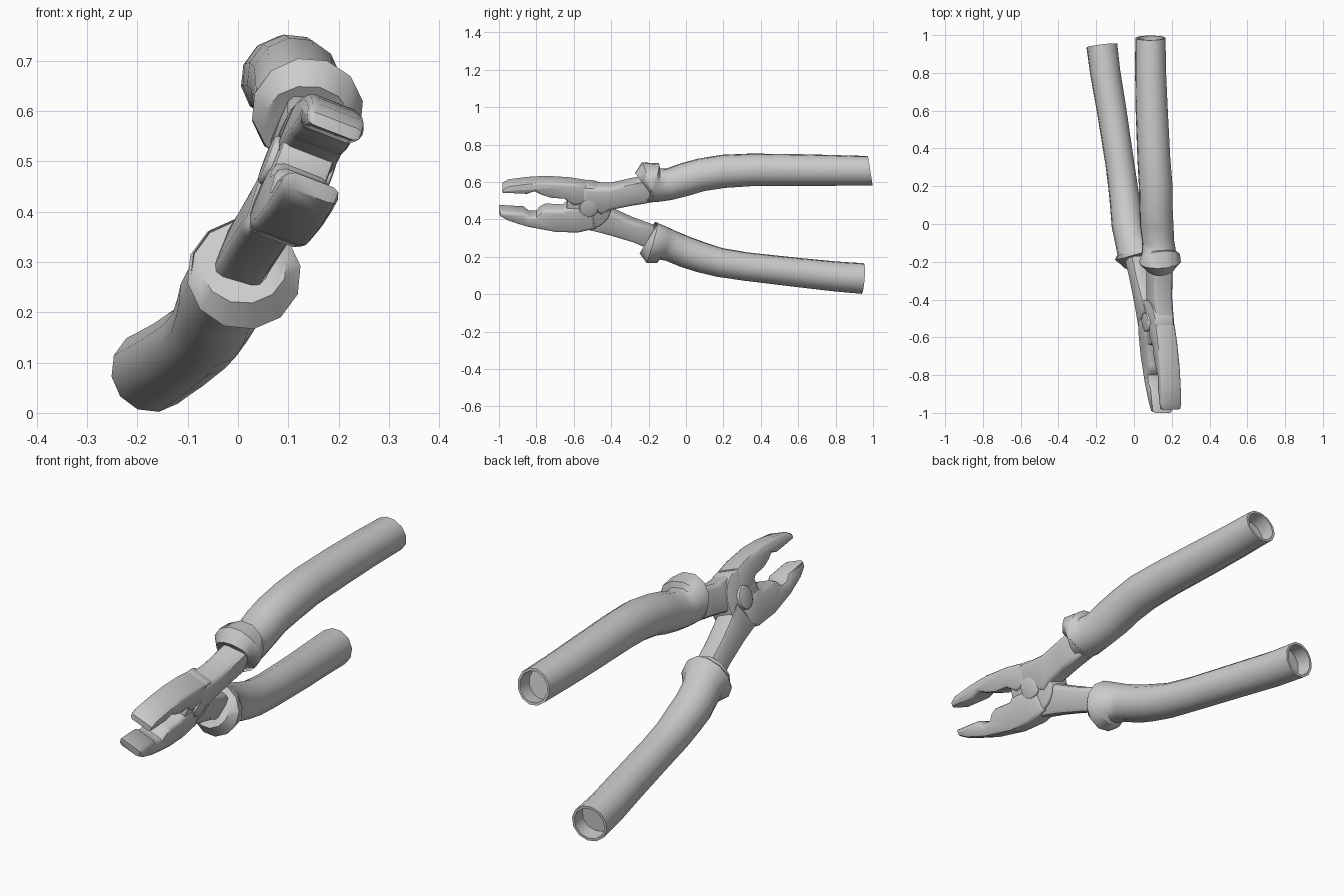
import bpy, bmesh, math
from mathutils import Vector

if "Cube" in bpy.data.objects:
    bpy.data.objects.remove(bpy.data.objects["Cube"])

# The tool lies in a tilted plane: U is "up" in that plane, N is across it
U = Vector((0.36, 0, 0.93))
N = Vector((0.93, 0, -0.36))
PIVOT_Y, PIVOT_Z = -0.52, 0.485


def midline(y):
    a = y - PIVOT_Y
    return Vector((0.11 - 0.105 * a, y, PIVOT_Z - 0.06 * a))


def finish(name, bm, angle):
    bmesh.ops.recalc_face_normals(bm, faces=bm.faces)
    me = bpy.data.meshes.new(name)
    bm.to_mesh(me)
    bm.free()
    ob = bpy.data.objects.new(name, me)
    bpy.context.collection.objects.link(ob)
    bpy.ops.object.select_all(action='DESELECT')
    ob.select_set(True)
    bpy.context.view_layer.objects.active = ob
    bpy.ops.object.shade_smooth_by_angle(angle=math.radians(angle))


def slab(name, profile, c0, c1, bevel=0.022):
    """Side profile of (y, z) points, thickened across the tool plane from c0 to c1."""
    bm = bmesh.new()
    rings = []
    for c in (c0, c1):
        ring = []
        for y, z in profile:
            m = midline(y)
            ring.append(bm.verts.new(m + U * ((z - m.z) / 0.93) + N * c))
        rings.append(ring)
    n = len(profile)
    caps = [bm.faces.new(r) for r in rings]
    for i in range(n):
        j = (i + 1) % n
        bm.faces.new((rings[0][i], rings[0][j], rings[1][j], rings[1][i]))
    bmesh.ops.recalc_face_normals(bm, faces=bm.faces)
    edges = list({e for f in caps for e in f.edges})
    bmesh.ops.bevel(bm, geom=edges, offset=bevel, segments=2, profile=0.5,
                    affect='EDGES', clamp_overlap=True)
    bmesh.ops.triangulate(bm, faces=[f for f in bm.faces if len(f.verts) > 4])
    finish(name, bm, 45)


def disc(name, r, c0, c1, bevel):
    pts = [(PIVOT_Y + r * math.cos(2 * math.pi * i / 24),
            PIVOT_Z + r * 0.95 * math.sin(2 * math.pi * i / 24)) for i in range(24)]
    slab(name, pts, c0, c1, bevel)


def grip(name, path, end_tilt=0.0, sides=12):
    """Tube through (y, x, z, radius) stations, with a hollow rear end."""
    pts = [Vector((x, y, z)) for y, x, z, r in path]
    radii = [p[3] for p in path]
    last = len(pts) - 1
    tans = [(pts[min(i + 1, last)] - pts[max(i - 1, 0)]).normalized() for i in range(last + 1)]
    tans[-1] = (tans[-1] + Vector((0, 0, end_tilt))).normalized()
    # inner wall of the open end
    end, t, r = pts[-1], tans[-1], radii[-1] * 0.86
    pts += [end, end - t * 0.07]
    radii += [r, r]
    tans += [t, t]
    bm = bmesh.new()
    rings = []
    for p, t, r in zip(pts, tans, radii):
        side = (N - t * N.dot(t)).normalized()
        up = side.cross(t)
        rings.append([bm.verts.new(p + (side * math.cos(k) + up * math.sin(k)) * r)
                      for k in (2 * math.pi * i / sides for i in range(sides))])
    for a, b in zip(rings, rings[1:]):
        for i in range(sides):
            j = (i + 1) % sides
            bm.faces.new((a[i], a[j], b[j], b[i]))
    bm.faces.new(rings[0])
    bm.faces.new(rings[-1])
    finish(name, bm, 50)


# Jaws
slab("upper_jaw", [(-.982, .562), (-.982, .585), (-.95, .603), (-.85, .616), (-.75, .622),
                   (-.62, .614), (-.535, .60), (-.515, .51), (-.60, .495), (-.65, .53),
                   (-.72, .535), (-.77, .55), (-.81, .57), (-.85, .556)], -.048, .07)
slab("lower_jaw", [(-1, .467), (-.995, .437), (-.95, .412), (-.85, .380), (-.70, .352),
                   (-.58, .348), (-.48, .37), (-.50, .48), (-.64, .485), (-.66, .47),
                   (-.75, .475), (-.78, .46), (-.80, .438), (-.84, .438), (-.87, .46)],
     -.048, .07)

# Pivot joint and rivet
disc("pivot_disc", .12, -.045, .062, .008)
disc("pivot_rivet", .05, -.058, .075, .008)

# Shanks leading into the grips
slab("upper_shank", [(-.56, .50), (-.55, .592), (-.40, .592), (-.30, .614), (-.18, .64),
                     (-.18, .51), (-.30, .49), (-.40, .47), (-.45, .445)], -.038, .074)
slab("lower_shank", [(-.55, .36), (-.45, .337), (-.38, .317), (-.28, .287), (-.17, .24),
                     (-.17, .36), (-.28, .40), (-.38, .445), (-.46, .49)], -.052, .05)

# Grips with a finger guard at the front
grip("upper_grip", [(-.222, .138, .583, .085), (-.2, .138, .60, .112), (-.18, .136, .597, .11),
                    (-.15, .131, .583, .092), (-.09, .128, .588, .086), (0, .12, .615, .09),
                    (.08, .117, .638, .089), (.20, .115, .657, .09), (.35, .105, .665, .088),
                    (.60, .094, .664, .086), (.80, .088, .662, .083), (.985, .087, .66, .081)],
     end_tilt=0.17)
grip("lower_grip", [(-.205, .012, .29, .085), (-.18, .012, .275, .114), (-.16, .01, .277, .11),
                    (-.13, -.002, .276, .092), (-.08, -.018, .258, .085), (0, -.035, .225, .085),
                    (.08, -.043, .198, .083), (.18, -.056, .170, .079), (.32, -.075, .148, .077),
                    (.60, -.118, .116, .079), (.80, -.152, .095, .081), (.945, -.170, .084, .083)])
